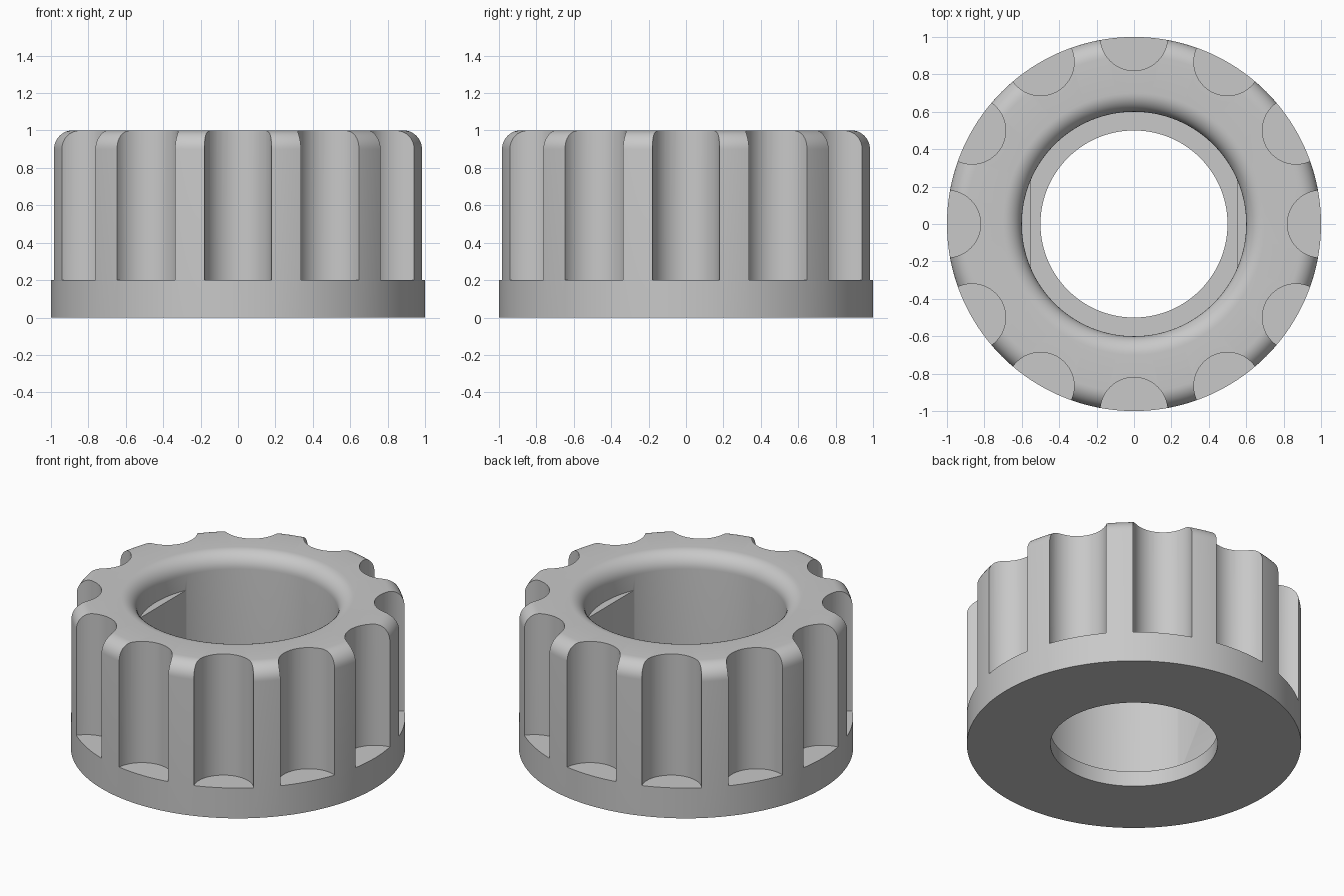
import bpy
import bmesh
import math

if "Cube" in bpy.data.objects:
    bpy.data.objects.remove(bpy.data.objects["Cube"])

SEG = 192          # segments around the knob
FLUTES = 12


def make_object(name, bm):
    bmesh.ops.recalc_face_normals(bm, faces=bm.faces[:])
    mesh = bpy.data.meshes.new(name)
    bm.to_mesh(mesh)
    bm.free()
    obj = bpy.data.objects.new(name, mesh)
    bpy.context.collection.objects.link(obj)
    return obj


def lathe(name, profile):
    """Revolve a closed (radius, height) outline around z."""
    bm = bmesh.new()
    rings = []
    for i in range(SEG):
        a = 2 * math.pi * i / SEG
        rings.append([bm.verts.new((r * math.cos(a), r * math.sin(a), z)) for r, z in profile])
    n = len(profile)
    for i in range(SEG):
        a, b = rings[i], rings[(i + 1) % SEG]
        for j in range(n):
            k = (j + 1) % n
            bm.faces.new((a[j], b[j], b[k], a[k]))
    return make_object(name, bm)


def add_prism(bm, points, z0, z1):
    """Extrude a flat outline from z0 to z1."""
    low = [bm.verts.new((x, y, z0)) for x, y in points]
    high = [bm.verts.new((x, y, z1)) for x, y in points]
    bm.faces.new(low)
    bm.faces.new(high)
    for i in range(len(points)):
        j = (i + 1) % len(points)
        bm.faces.new((low[i], low[j], high[j], high[i]))


def arc(cx, cy, r, start, end, steps):
    return [(cx + r * math.cos(math.radians(start + (end - start) * i / steps)),
             cy + r * math.sin(math.radians(start + (end - start) * i / steps)))
            for i in range(steps + 1)]


def apply_boolean(target, tool, operation):
    mod = target.modifiers.new("cut", 'BOOLEAN')
    mod.operation = operation
    mod.solver = 'EXACT'
    mod.object = tool
    bpy.context.view_layer.objects.active = target
    bpy.ops.object.modifier_apply(modifier=mod.name)
    bpy.data.objects.remove(tool)


# Knob body: rounded outer and inner rims, stepped bore
profile = [(0.5, 0.0), (1.0, 0.0)]
profile += arc(0.9, 0.9, 0.1, 0, 90, 10)
profile += arc(0.7, 0.9, 0.1, 90, 180, 10)
profile += [(0.6, 0.1), (0.5, 0.1)]
knob = lathe("fluted_knob", profile)

# Two flats inside the bore
bm = bmesh.new()
half = math.degrees(math.acos(0.55 / 0.62))
for middle in (0, 180):
    add_prism(bm, arc(0, 0, 0.62, middle - half, middle + half, 16), 0.05, 0.8)
apply_boolean(knob, make_object("bore_flats", bm), 'UNION')

# Grip flutes around the rim
bm = bmesh.new()
for i in range(FLUTES):
    a = 2 * math.pi * i / FLUTES
    outline = arc(math.cos(a), math.sin(a), 0.18, 0, 360, 64)[:-1]
    add_prism(bm, outline, 0.2, 1.2)
apply_boolean(knob, make_object("flute_cutter", bm), 'DIFFERENCE')

# Plain grey material
grey = bpy.data.materials.new("light_grey")
grey.diffuse_color = (0.58, 0.58, 0.58, 1.0)
grey.use_nodes = True
grey.node_tree.nodes["Principled BSDF"].inputs["Base Color"].default_value = grey.diffuse_color
knob.data.materials.clear()
knob.data.materials.append(grey)
for poly in knob.data.polygons:
    poly.material_index = 0

# Smooth curved walls, crisp edges
bpy.ops.object.select_all(action='DESELECT')
knob.select_set(True)
bpy.context.view_layer.objects.active = knob
bpy.ops.object.shade_smooth_by_angle(angle=math.radians(30))
